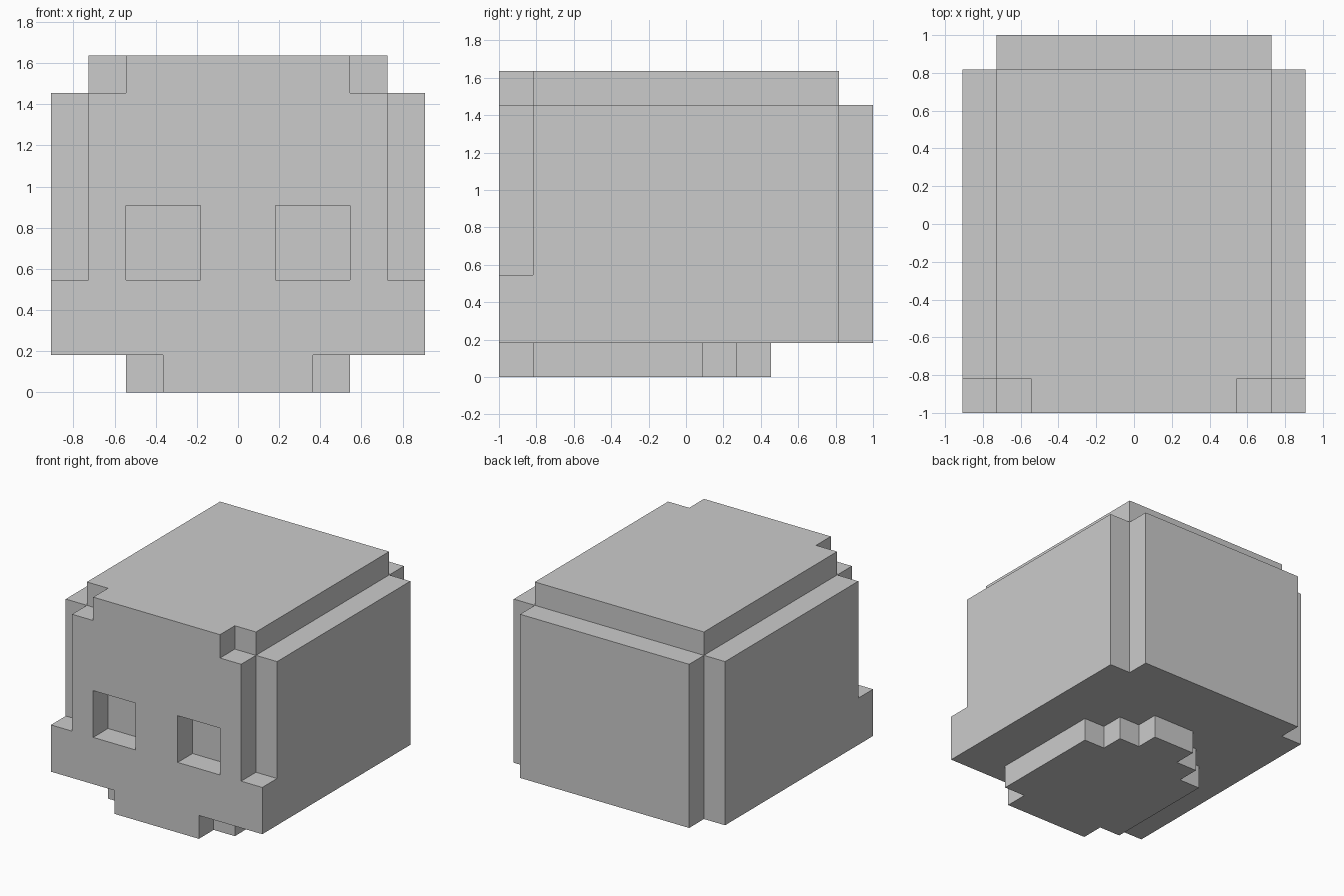
import bpy, bmesh, math
from itertools import product

if "Cube" in bpy.data.objects:
    bpy.data.objects.remove(bpy.data.objects["Cube"])

U = 2 / 11  # one block; the model is 10 x 11 x 9 blocks


def box(x0, x1, y0, y1, z0, z1):
    """Set of unit blocks filling a box (x centred, y from the front, z from the ground)."""
    return set(product(range(x0, x1), range(y0, y1), range(z0, z1)))


def mirrored(*b):
    x0, x1, *rest = b
    return box(x0, x1, *rest) | box(-x1, -x0, *rest)


def build(name, blocks, solid):
    """Skin the blocks with outward quads wherever they touch air, then merge flat areas."""
    bm = bmesh.new()
    for cell in blocks:
        for axis, side in product(range(3), (0, 1)):
            near = list(cell)
            near[axis] += 1 if side else -1
            if tuple(near) in solid:
                continue
            corners = []
            for a, b in ((0, 0), (1, 0), (1, 1), (0, 1)):
                p = list(cell)
                p[axis] += side
                p[(axis + 1) % 3] += a
                p[(axis + 2) % 3] += b
                corners.append(bm.verts.new((p[0] * U, p[1] * U - 1, p[2] * U)))
            bm.faces.new(corners if side else corners[::-1])
    bmesh.ops.remove_doubles(bm, verts=bm.verts, dist=0.001)
    bmesh.ops.dissolve_limit(bm, angle_limit=math.radians(1),
                             verts=bm.verts, edges=bm.edges)
    mesh = bpy.data.meshes.new(name)
    bm.to_mesh(mesh)
    bm.free()
    bpy.context.collection.objects.link(bpy.data.objects.new(name, mesh))


# Skull: main block and raised crown
skull = box(-5, 5, 0, 11, 1, 8) | box(-4, 4, 0, 10, 8, 9)
skull -= mirrored(4, 5, 0, 1, 3, 8)     # temples, leaving the cheekbones
skull -= mirrored(3, 4, 0, 1, 8, 9)     # brow corners
skull -= mirrored(4, 5, 10, 11, 1, 8)   # rear corners
skull -= mirrored(1, 3, 0, 1, 3, 5)     # eye sockets

# Jaw: narrow front teeth, wide middle, stepped back
jaw = box(-2, 2, 0, 7, 0, 1) | box(-3, 3, 1, 6, 0, 1) | box(-1, 1, 7, 8, 0, 1)

solid = skull | jaw
build("skull", skull, solid)
build("jaw", jaw, solid)
